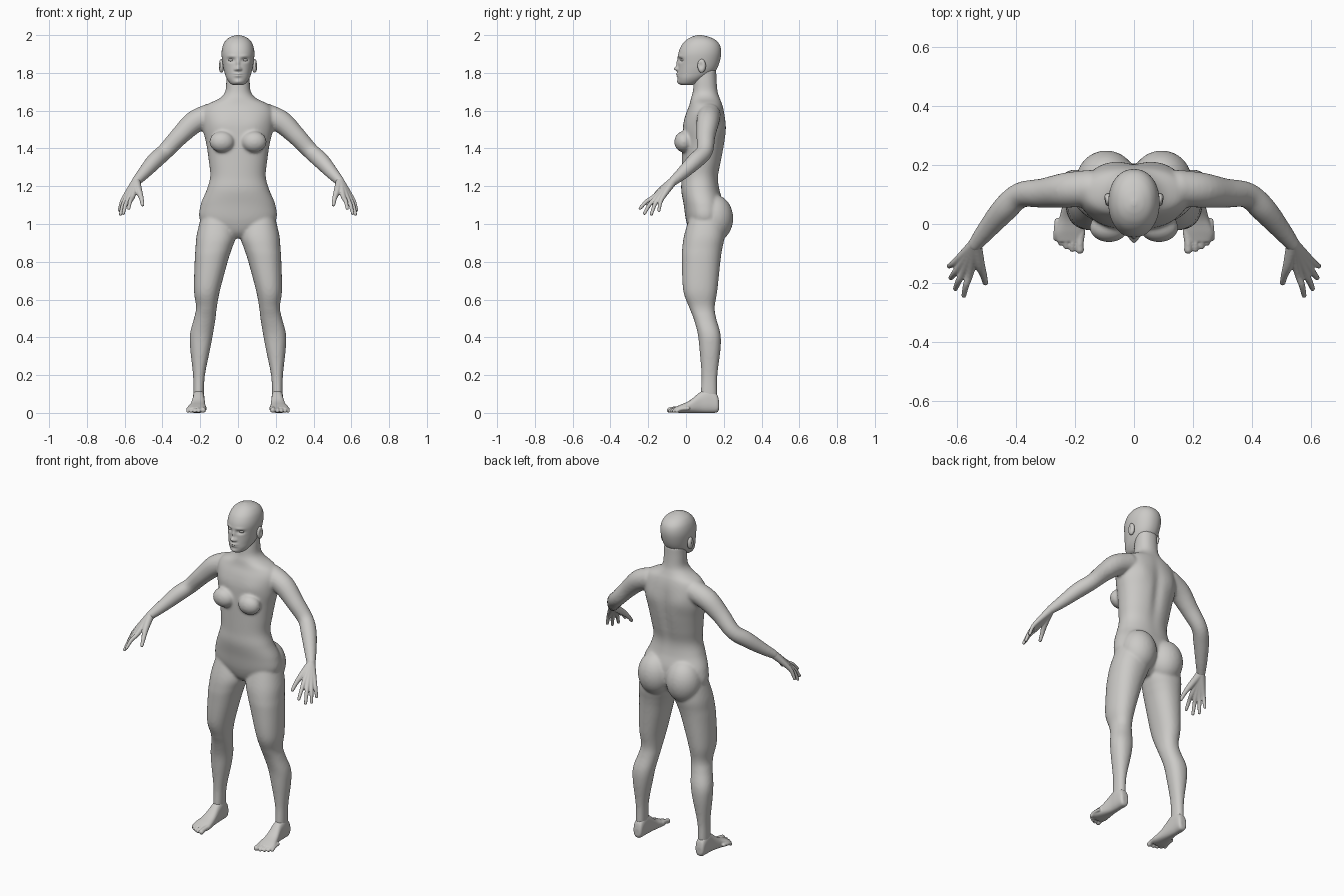
import bpy, bmesh, math
from mathutils import Vector, Matrix

if "Cube" in bpy.data.objects:
    bpy.data.objects.remove(bpy.data.objects["Cube"])

clay = bpy.data.materials.new("warm_grey_clay")
clay.use_nodes = True
COLOUR = (0.6, 0.59, 0.57, 1)
clay.diffuse_color = COLOUR
clay.node_tree.nodes["Principled BSDF"].inputs["Base Color"].default_value = COLOUR


def spline(keys, steps):
    """Catmull-Rom samples through equal-length tuples."""
    out = []
    last = len(keys) - 1
    for i in range(last):
        a, b, c, d = (keys[max(0, min(last, i + k))] for k in (-1, 0, 1, 2))
        for s in range(steps):
            t = s / steps
            out.append([0.5 * (2 * q + (r - p) * t + (2 * p - 5 * q + 4 * r - w) * t * t
                               + (3 * q - p - 3 * r + w) * t ** 3)
                        for p, q, r, w in zip(a, b, c, d)])
    out.append(list(keys[-1]))
    return out


def skin(bm, rings):
    """Bridge rings of points and cap both ends."""
    loops = [[bm.verts.new(p) for p in ring] for ring in rings]
    n = len(loops[0])
    for lo, hi in zip(loops, loops[1:]):
        for i in range(n):
            j = (i + 1) % n
            bm.faces.new((lo[i], lo[j], hi[j], hi[i]))
    bm.faces.new(loops[0][::-1])
    bm.faces.new(loops[-1])


def loft(bm, keys, axis="z", sides=48, steps=6, power=2.2):
    """Keys are (position, a_min, a_max, b_min, b_max) along an axis."""
    rings = []
    for t, a0, a1, b0, b1 in spline(keys, steps):
        ring = []
        for i in range(sides):
            u = math.tau * i / sides
            c, s = math.cos(u), math.sin(u)
            a = (a0 + a1) / 2 + (a1 - a0) / 2 * math.copysign(abs(c) ** (2 / power), c)
            b = (b0 + b1) / 2 + (b1 - b0) / 2 * math.copysign(abs(s) ** (2 / power), s)
            ring.append((a, b, t) if axis == "z" else (a, t, b))
        rings.append(ring)
    skin(bm, rings)


def ball(bm, centre, radii):
    m = Matrix.Translation(centre) @ Matrix.Diagonal((*radii, 1))
    bmesh.ops.create_uvsphere(bm, u_segments=28, v_segments=18, radius=1, matrix=m)


def tube(bm, keys, sides=20, steps=5):
    """Keys are (x, y, z, radius); the ends are rounded."""
    pts = spline(keys, steps)
    rings = []
    for i, p in enumerate(pts):
        ahead, behind = pts[min(i + 1, len(pts) - 1)], pts[max(i - 1, 0)]
        q = (Vector(ahead[:3]) - Vector(behind[:3])).to_track_quat("Z", "Y")
        rings.append([Vector(p[:3]) + q @ Vector((math.cos(math.tau * k / sides),
                      math.sin(math.tau * k / sides), 0)) * p[3] for k in range(sides)])
    skin(bm, rings)
    for p in (pts[0], pts[-1]):
        ball(bm, p[:3], (p[3],) * 3)


def sculpt(bm, centre, radii, push):
    """Soft bump or dent with a bell-shaped falloff."""
    c, push = Vector(centre), Vector(push)
    for v in bm.verts:
        e = sum(((v.co[k] - c[k]) / radii[k]) ** 2 for k in range(3))
        if e < 12:
            v.co += push * math.exp(-e)


def mirror(bm):
    made = bmesh.ops.duplicate(bm, geom=bm.verts[:] + bm.edges[:] + bm.faces[:])["geom"]
    for g in made:
        if isinstance(g, bmesh.types.BMVert):
            g.co.x *= -1


def finish(name, bm, voxel=0, smooth=0):
    bmesh.ops.recalc_face_normals(bm, faces=bm.faces[:])
    mesh = bpy.data.meshes.new(name)
    bm.to_mesh(mesh)
    bm.free()
    mesh.materials.append(clay)
    mesh.shade_smooth()
    ob = bpy.data.objects.new(name, mesh)
    bpy.context.collection.objects.link(ob)
    if voxel:
        r = ob.modifiers.new("merge", "REMESH")
        r.mode, r.voxel_size, r.use_smooth_shade = "VOXEL", voxel, True
        s = ob.modifiers.new("soften", "SMOOTH")
        s.factor, s.iterations = 0.5, smooth
    return ob


# Body: legs, arms, bust and seat on one side, mirrored, then the trunk
bm = bmesh.new()
loft(bm, [(1.04, .03, .195, .02, .2), (.94, .012, .219, -.01, .205),
          (.87, .032, .225, -.02, .192), (.81, .052, .229, -.022, .183),
          (.65, .095, .233, -.015, .166), (.56, .112, .222, .016, .152),
          (.5, .119, .233, .04, .16), (.42, .132, .254, .062, .182),
          (.34, .147, .253, .071, .183), (.2, .175, .238, .082, .166),
          (.1, .181, .236, .078, .165), (.06, .183, .234, .085, .163)])
tube(bm, [(.15, .122, 1.575, .062), (.23, .115, 1.54, .06), (.31, .105, 1.465, .05),
          (.385, .098, 1.385, .044), (.44, .05, 1.335, .044),
          (.5, -.02, 1.268, .034), (.54, -.07, 1.225, .025)])
ball(bm, (.085, -.012, 1.435), (.066, .05, .056))
ball(bm, (.094, .15, 1.03), (.102, .1, .125))
mirror(bm)
trunk = bmesh.new()
loft(trunk, [(z, -w, w, f, b) for z, w, f, b in (
    (.925, .03, .05, .13), (.96, .12, .02, .17), (1.02, .2, .0, .2),
    (1.1, .198, -.012, .2), (1.18, .166, -.025, .178), (1.25, .147, -.023, .172),
    (1.33, .154, -.022, .188), (1.42, .167, -.02, .205), (1.5, .185, -.014, .212),
    (1.58, .19, .0, .205), (1.63, .165, .018, .194), (1.665, .098, .026, .18),
    (1.7, .068, .036, .168), (1.76, .062, .042, .162), (1.82, .06, .05, .16))],
    sides=96, steps=8)
# Spine furrow and shoulder blades
sculpt(trunk, (0, .2, 1.42), (.03, .08, .16), (0, -.013, 0))
for side in (-1, 1):
    sculpt(trunk, (side * .1, .2, 1.52), (.05, .07, .06), (0, .007, 0))
    sculpt(trunk, (side * .09, 0, 1.53), (.08, .05, .05), (0, -.008, 0))
part = bpy.data.meshes.new("trunk_part")
trunk.to_mesh(part)
trunk.free()
bm.from_mesh(part)
bpy.data.meshes.remove(part)
finish("body", bm, .0075, 7)

# Hands: four fingers and a thumb fanning from the wrist
bm = bmesh.new()
wrist = (.54, -.07, 1.225, .023)
for knuckle, tip in (((.557, -.165, 1.147), (.578, -.243, 1.083)),
                     ((.577, -.157, 1.14), (.607, -.22, 1.056)),
                     ((.59, -.141, 1.14), (.622, -.183, 1.052)),
                     ((.597, -.12, 1.147), (.628, -.143, 1.072))):
    mid = [(a + b) / 2 + d for a, b, d in zip(knuckle, tip, (.003, -.004, .005))]
    tube(bm, [wrist, (*knuckle, .0135), (*mid, .011), (*tip, .0085)])
tube(bm, [wrist, (.525, -.135, 1.175, .018), (.512, -.172, 1.138, .0125),
          (.505, -.2, 1.102, .0095)])
mirror(bm)
finish("hands", bm, .0035, 4)

# Feet: heel-to-ball loft with five toes
bm = bmesh.new()
loft(bm, [(.175, .19, .226, .018, .06), (.163, .18, .236, .002, .1),
          (.12, .178, .239, 0, .13), (.075, .176, .241, 0, .11),
          (.02, .172, .254, 0, .066), (-.03, .167, .27, 0, .043),
          (-.06, .172, .262, .003, .03)], axis="y", power=2.5)
for k, (x, y) in enumerate(((.184, -.087), (.209, -.085), (.23, -.076),
                            (.249, -.064), (.265, -.049))):
    r = .0145 if k == 0 else .0112 - k * .0004
    tube(bm, [(x - .004, y + .06, .024, r), (x, y + .02, .02, r * .9), (x, y, r, r)])
mirror(bm)
finish("feet", bm, .004, 4)

# Head: skull loft with sculpted features
bm = bmesh.new()
loft(bm, [(z, -w, w, f, b) for z, w, f, b in (
    (1.735, .024, -.022, .03), (1.745, .042, -.037, .06), (1.77, .06, -.043, .105),
    (1.8, .071, -.043, .148), (1.84, .08, -.041, .172), (1.9, .087, -.041, .186),
    (1.945, .08, -.024, .18), (1.975, .062, .003, .155), (1.992, .036, .033, .117),
    (2.0, .008, .062, .08))], sides=128, steps=12, power=2.15)
for centre, radii, depth in (((0, -.045, 1.822), (.013, .04, .012), -.021),
                             ((0, -.045, 1.85), (.009, .04, .022), -.01),
                             ((0, -.045, 1.79), (.021, .04, .011), -.011),
                             ((0, -.05, 1.788), (.021, .04, .003), .006),
                             ((0, -.04, 1.752), (.02, .04, .012), -.007)):
    sculpt(bm, centre, radii, (0, depth, 0))
for side in (-1, 1):
    sculpt(bm, (side * .036, -.03, 1.868), (.019, .04, .011), (0, .013, 0))
    sculpt(bm, (side * .034, -.03, 1.888), (.024, .04, .008), (0, -.004, 0))
    sculpt(bm, (side * .014, -.045, 1.818), (.007, .04, .007), (0, -.006, 0))
    ball(bm, (side * .036, -.015, 1.868), (.015, .013, .008))
    # Ears with a shallow hollow
    ball(bm, (side * .088, .083, 1.837), (.015, .022, .036))
    sculpt(bm, (side * .106, .078, 1.84), (.02, .01, .017), (-side * .009, 0, 0))
finish("head", bm)
